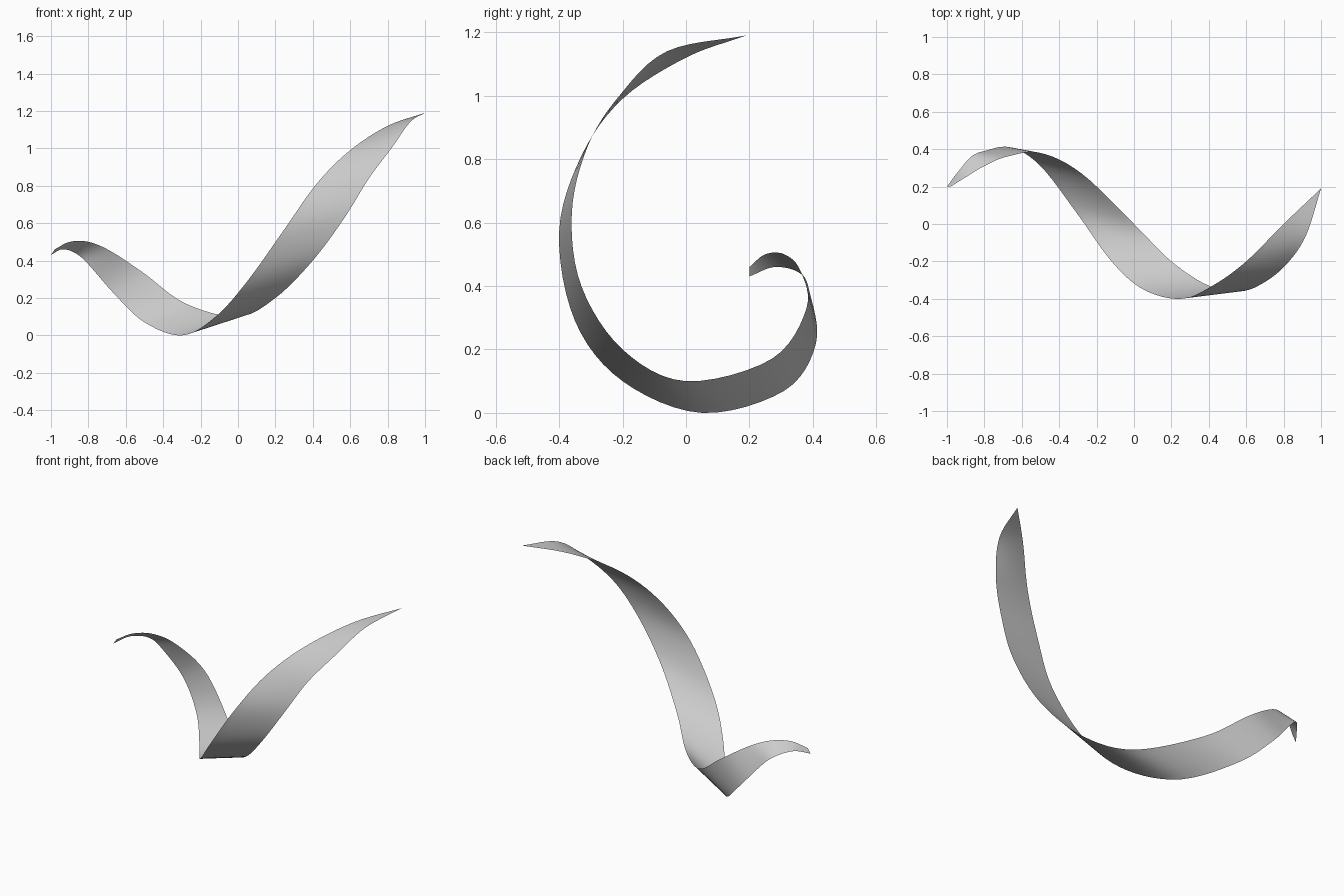
import bpy
from mathutils import Vector

cube = bpy.data.objects.get("Cube")
if cube:
    bpy.data.objects.remove(cube, do_unlink=True)

# Plain grey material
GREY = (0.6, 0.6, 0.6, 1.0)
material = bpy.data.materials.new("grey")
material.use_nodes = True
material.diffuse_color = GREY
material.node_tree.nodes["Principled BSDF"].inputs["Base Color"].default_value = GREY

# Rail points of the twisted ribbon: outer rail and inner rail, station by station
OUTER_RAIL = [
    (-1, .2, .43), (-.94, .28, .46), (-.87, .36, .44), (-.8, .39, .38),
    (-.66, .41, .22), (-.5, .31, .07), (-.3, .05, 0), (-.12, -.2, .1),
    (.05, -.35, .29), (.25, -.4, .57), (.42, -.33, .81), (.6, -.2, .99),
    (.8, 0, 1.12), (1, .19, 1.19),
]
INNER_RAIL = [
    (-.98, .2, .46), (-.9, .25, .5), (-.8, .31, .5), (-.68, .36, .45),
    (-.5, .38, .33), (-.28, .27, .17), (0, 0, .1), (.2, -.2, .2),
    (.4, -.33, .4), (.57, -.36, .63), (.7, -.31, .84), (.82, -.21, 1),
    (.92, -.06, 1.14), (1, .19, 1.19),
]
STEPS = 6
ACROSS = 6


def smooth_rail(points):
    """Return a dense smooth path running through every given point."""
    points = [Vector(point) for point in points]
    padded = [points[0] * 2 - points[1]] + points + [points[-1] * 2 - points[-2]]
    path = []
    for before, start, end, after in zip(padded, padded[1:], padded[2:], padded[3:]):
        start_slope = (end - before) / 2
        end_slope = (after - start) / 2
        for step in range(STEPS):
            t = step / STEPS
            rise = t * t * (3 - 2 * t)
            path.append(start.lerp(end, rise)
                        + start_slope * t * (1 - t) ** 2
                        - end_slope * t * t * (1 - t))
    path.append(points[-1])
    return path


def loft(name, first, second):
    """Span a grid of quads between two rails."""
    row = ACROSS + 1
    vertices = [a.lerp(b, column / ACROSS)
                for a, b in zip(first, second) for column in range(row)]
    faces = []
    for station in range(len(first) - 1):
        for column in range(ACROSS):
            corner = station * row + column
            faces.append((corner, corner + 1, corner + row + 1, corner + row))
    mesh = bpy.data.meshes.new(name)
    mesh.from_pydata(vertices, [], faces)
    mesh.materials.append(material)
    mesh.shade_smooth()
    ribbon = bpy.data.objects.new(name, mesh)
    bpy.context.collection.objects.link(ribbon)
    return ribbon


# Spiral ribbon, tapering to a point at each end
loft("spiral_ribbon", smooth_rail(OUTER_RAIL), smooth_rail(INNER_RAIL))
